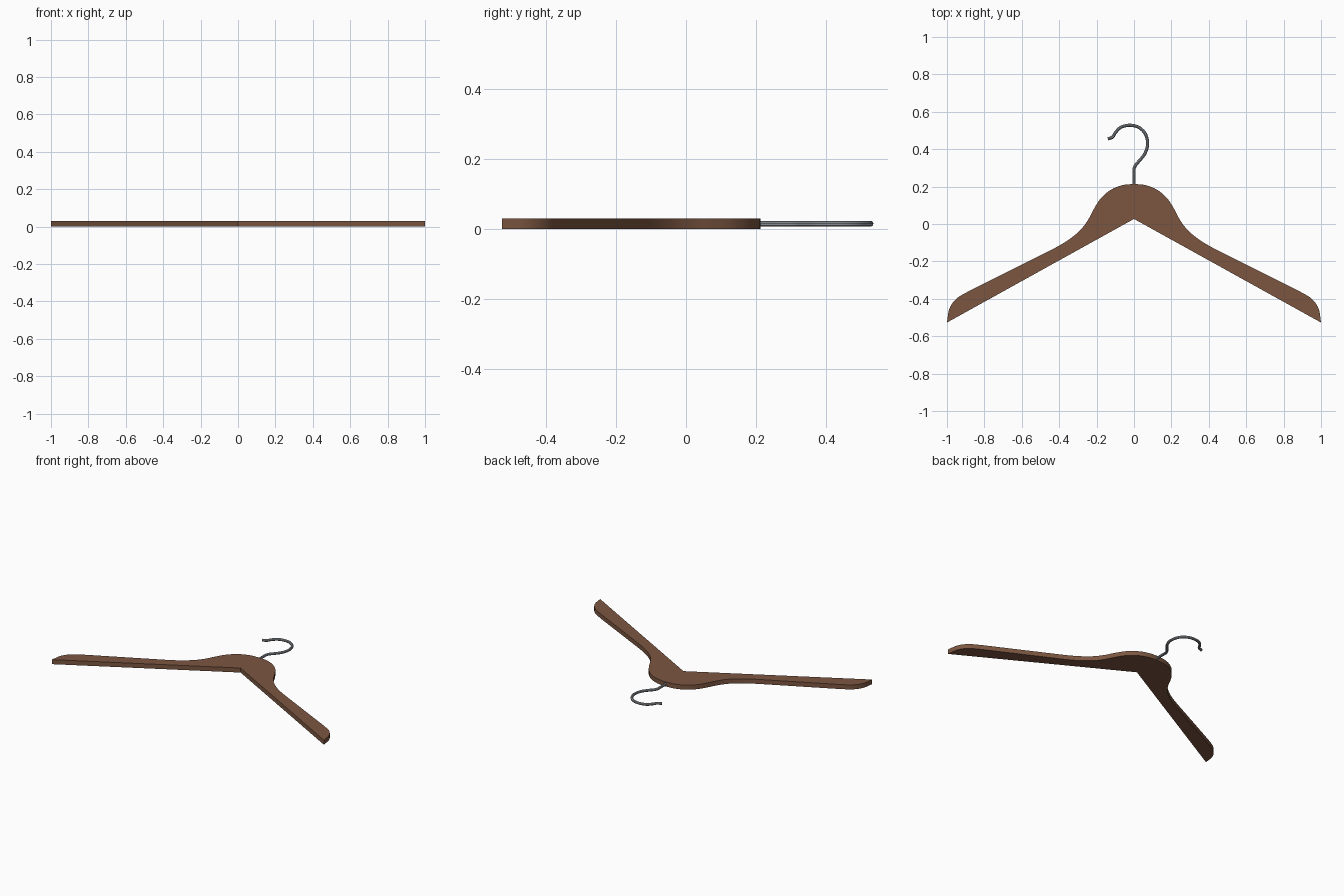
import bpy, bmesh
from mathutils import Vector

if "Cube" in bpy.data.objects:
    bpy.data.objects.remove(bpy.data.objects["Cube"])

THICK = 0.03


def material(name, rgb):
    m = bpy.data.materials.new(name)
    m.diffuse_color = (*rgb, 1)
    m.use_nodes = True
    m.node_tree.nodes["Principled BSDF"].inputs["Base Color"].default_value = m.diffuse_color
    return m


def smooth_path(pts, steps):
    """Catmull-Rom curve through 2D points."""
    p = [Vector(q) for q in pts]
    p = [2 * p[0] - p[1]] + p + [2 * p[-1] - p[-2]]
    out = []
    for i in range(1, len(p) - 2):
        a, b, c, d = p[i - 1:i + 3]
        for k in range(steps):
            t = k / steps
            out.append(0.5 * (2 * b + (c - a) * t + (2 * a - 5 * b + 4 * c - d) * t * t
                              + (3 * b - a - 3 * c + d) * t ** 3))
    return out + [p[-2]]


def finish(obj, mat):
    obj.data.materials.clear()
    obj.data.materials.append(mat)
    bpy.ops.object.select_all(action='DESELECT')
    obj.select_set(True)
    bpy.context.view_layer.objects.active = obj
    bpy.ops.object.shade_smooth_by_angle(angle=0.6)


wood = material("brown_wood", (0.2, 0.093, 0.052))
steel = material("grey_steel", (0.34, 0.37, 0.40))

# Wooden body: half of the upper outline, mirrored, closed by two straight lower edges
upper = smooth_path([(0, 0.214), (0.06, 0.208), (0.12, 0.185), (0.175, 0.14), (0.215, 0.08),
                     (0.25, 0.015), (0.30, -0.045), (0.39, -0.11), (0.56, -0.197), (0.74, -0.287),
                     (0.90, -0.368), (0.955, -0.405), (0.988, -0.455), (1.0, -0.527)], 5)
outline = [(-v.x, v.y) for v in reversed(upper)] + [(v.x, v.y) for v in upper[1:]] + [(0, 0.027)]
bm = bmesh.new()
face = bm.faces.new([bm.verts.new((x, y, 0)) for x, y in outline])
ext = bmesh.ops.extrude_face_region(bm, geom=[face])
bmesh.ops.translate(bm, vec=(0, 0, THICK),
                    verts=[g for g in ext["geom"] if isinstance(g, bmesh.types.BMVert)])
bmesh.ops.recalc_face_normals(bm, faces=bm.faces)
bmesh.ops.triangulate(bm, faces=[f for f in bm.faces if len(f.verts) > 4])
mesh = bpy.data.meshes.new("hanger_body")
bm.to_mesh(mesh)
bm.free()
body = bpy.data.objects.new("hanger_body", mesh)
bpy.context.collection.objects.link(body)
finish(body, wood)

# Bent wire hook
path = [Vector((0, 0.19)), Vector((0, 0.25))] + smooth_path(
    [(0, 0.295), (0.01, 0.317), (0.033, 0.343), (0.06, 0.38), (0.073, 0.43), (0.06, 0.483),
     (0.023, 0.518), (-0.025, 0.528), (-0.07, 0.517), (-0.098, 0.49), (-0.115, 0.465),
     (-0.14, 0.455)], 5)
curve = bpy.data.curves.new("hook", 'CURVE')
curve.dimensions = '3D'
curve.bevel_depth = 0.0085
curve.bevel_resolution = 3
curve.use_fill_caps = True
spline = curve.splines.new('POLY')
spline.points.add(len(path) - 1)
for pt, v in zip(spline.points, path):
    pt.co = (v.x, v.y, THICK / 2, 1)
hook = bpy.data.objects.new("hook", curve)
bpy.context.collection.objects.link(hook)
bpy.context.view_layer.objects.active = hook
hook.select_set(True)
body.select_set(False)
bpy.ops.object.convert(target='MESH')
finish(bpy.context.view_layer.objects.active, steel)
